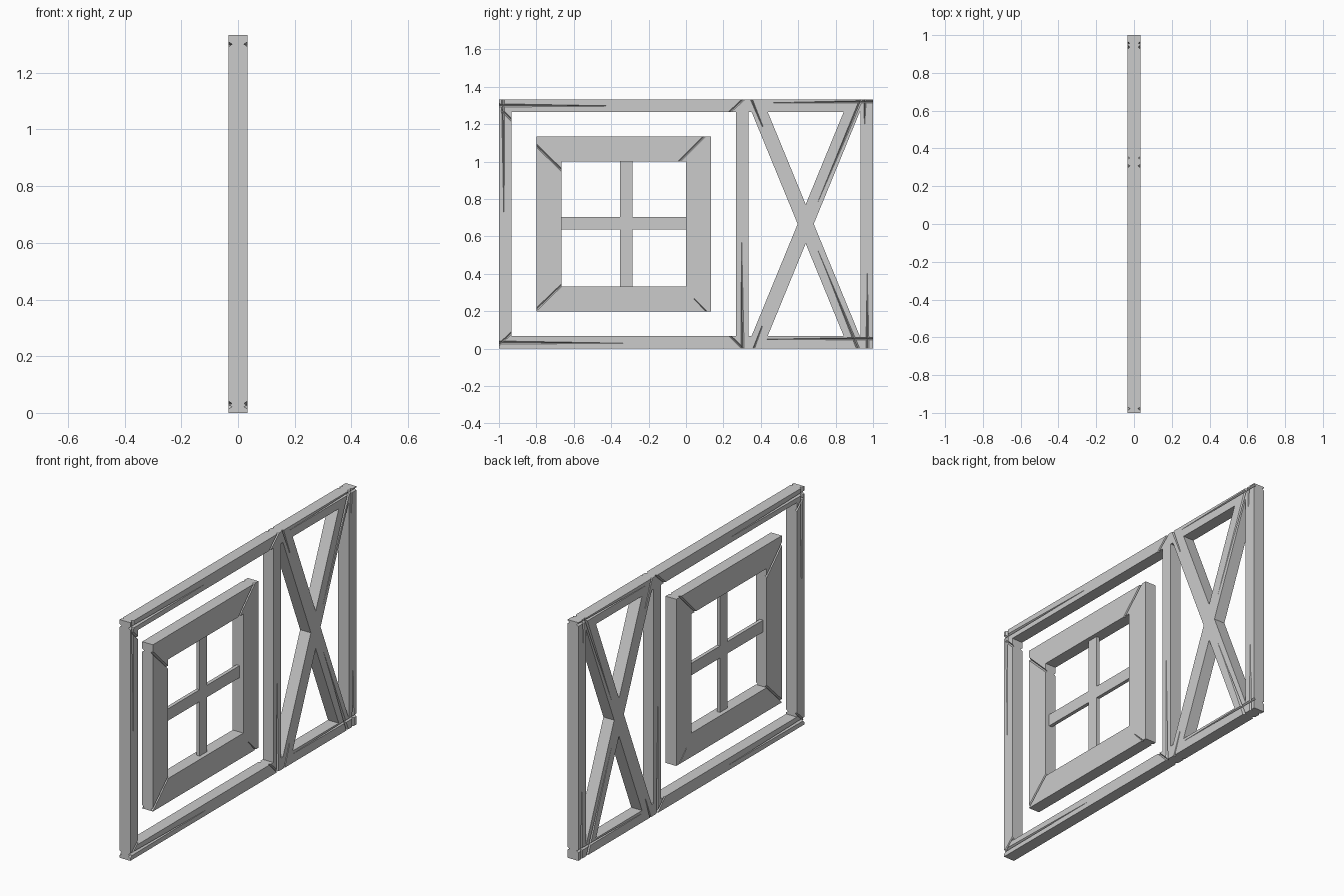
import bpy

if "Cube" in bpy.data.objects:
    bpy.data.objects.remove(bpy.data.objects["Cube"])

D = 0.0333   # half depth of the timbers
H = 1.3333   # wall height
B = 0.0667   # beam width


def mesh_object(name, verts, faces):
    me = bpy.data.meshes.new(name)
    me.from_pydata(verts, [], faces)
    ob = bpy.data.objects.new(name, me)
    bpy.context.collection.objects.link(ob)
    # consistent outward normals
    import bmesh
    bm = bmesh.new()
    bm.from_mesh(me)
    bmesh.ops.recalc_face_normals(bm, faces=bm.faces)
    bm.to_mesh(me)
    bm.free()
    return ob


def prism(name, profile, d=D):
    """Extrude a (y, z) outline through the depth of the wall."""
    n = len(profile)
    verts = [(s * d, y, z) for s in (-1, 1) for y, z in profile]
    faces = [tuple(range(n)), tuple(range(n, 2 * n))]
    faces += [(i, (i + 1) % n, n + (i + 1) % n, n + i) for i in range(n)]
    return mesh_object(name, verts, faces)


def bar(name, y0, y1, z0, z1, d=D):
    return prism(name, [(y0, z0), (y1, z0), (y1, z1), (y0, z1)], d)


def boolean(ob, other, op):
    mod = ob.modifiers.new(op, 'BOOLEAN')
    mod.operation, mod.object, mod.solver = op, other, 'EXACT'
    bpy.context.view_layer.objects.active = ob
    bpy.ops.object.modifier_apply(modifier=mod.name)
    bpy.data.objects.remove(other)


def merge(parts):
    for p in parts[1:]:
        boolean(parts[0], p, 'UNION')
    return parts[0]


def groove(ob, p, q, w, taper, depth=0.012):
    """Cut a tapering V crack from p to q into both faces."""
    dy, dz = q[0] - p[0], q[1] - p[1]
    l = (dy * dy + dz * dz) ** 0.5
    ny, nz = -dz / l, dy / l
    for s in (-1, 1):
        verts = []
        for (y, z), t in ((p, 1), (q, taper)):
            h = 0.65 * w * t
            verts += [(s * (D + 0.004), y + ny * h, z + nz * h),
                      (s * (D + 0.004), y - ny * h, z - nz * h),
                      (s * (D - depth * max(t, 0.15)), y, z)]
        faces = [(0, 1, 2), (3, 4, 5), (0, 1, 4, 3), (1, 2, 5, 4), (2, 0, 3, 5)]
        cutter = mesh_object("crack_cutter", verts, faces)
        cutter.hide_render = True
        boolean(ob, cutter, 'DIFFERENCE')


# timber frame: sills, posts and crossed braces
C, R, W = 0.640, 0.274, 0.043
frame = merge([
    bar("timber_frame", -1, 1, 0, B),
    bar("top_beam", -1, 1, H - B, H),
    bar("left_post", -1, -1 + B, 0, H),
    bar("middle_post", 0.2667, 0.3333, 0, H),
    bar("right_post", 1 - B, 1, 0, H),
] + [prism("brace", [(C - s * R - W, 0), (C - s * R + W, 0),
                     (C + s * R + W, H), (C + s * R - W, H)]) for s in (-1, 1)])

# cracks in the timbers: wide end, narrow end, width, taper
for g in [
    ((-1.01, 1.301), (-0.353, 1.297), 0.018, 0.1),
    ((-0.978, 1.345), (-0.973, 0.68), 0.018, 0.1),
    ((-0.985, 1.275), (-0.925, 1.215), 0.014, 0.9),
    ((-1.01, 0.033), (-0.337, 0.029), 0.018, 0.1),
    ((-1.01, 0.012), (-0.925, 0.092), 0.012, 0.9),
    ((0.315, 1.34), (0.23, 1.262), 0.013, 0.9),
    ((0.345, 1.345), (0.41, 1.187), 0.012, 0.5),
    ((0.31, -0.005), (0.233, 0.07), 0.013, 0.8),
    ((0.36, -0.005), (0.407, 0.12), 0.010, 0.5),
    ((0.302, -0.01), (0.297, 0.60), 0.018, 0.1),
    ((1.01, 1.320), (0.41, 1.313), 0.016, 0.1),
    ((1.01, 0.053), (0.433, 0.050), 0.016, 0.1),
    ((0.942, 1.345), (0.706, 0.786), 0.018, 0.1),
    ((0.924, -0.01), (0.706, 0.524), 0.018, 0.1),
    ((0.970, -0.01), (0.968, 0.43), 0.018, 0.1),
    ((0.958, 1.345), (0.955, 1.20), 0.014, 0.3),
]:
    groove(frame, *g)

# window casing with mitre cracks
Y0, Y1, Z0, Z1, T = -0.8, 0.1333, 0.2, 1.1333, 0.1333
casing = merge([
    bar("window_casing", Y0, Y1, Z0, Z0 + T),
    bar("casing_head", Y0, Y1, Z1 - T, Z1),
    bar("casing_left", Y0, Y0 + T, Z0, Z1),
    bar("casing_right", Y1 - T, Y1, Z0, Z1),
])
for g in [
    ((-0.81, 1.096), (-0.66, 0.950), 0.014, 0.9),
    ((0.105, 1.142), (-0.045, 0.992), 0.013, 0.9),
    ((-0.81, 0.200), (-0.66, 0.345), 0.013, 0.9),
    ((0.110, 0.198), (0.043, 0.267), 0.007, 0.5),
]:
    groove(casing, *g)

# thin window bars
merge([
    bar("window_bars", -0.3667 + 0.0133, -0.2867, Z0 + T, Z1 - T, 0.01),
    bar("cross_bar", Y0 + T, Y1 - T, 0.638, 0.705, 0.01),
])
